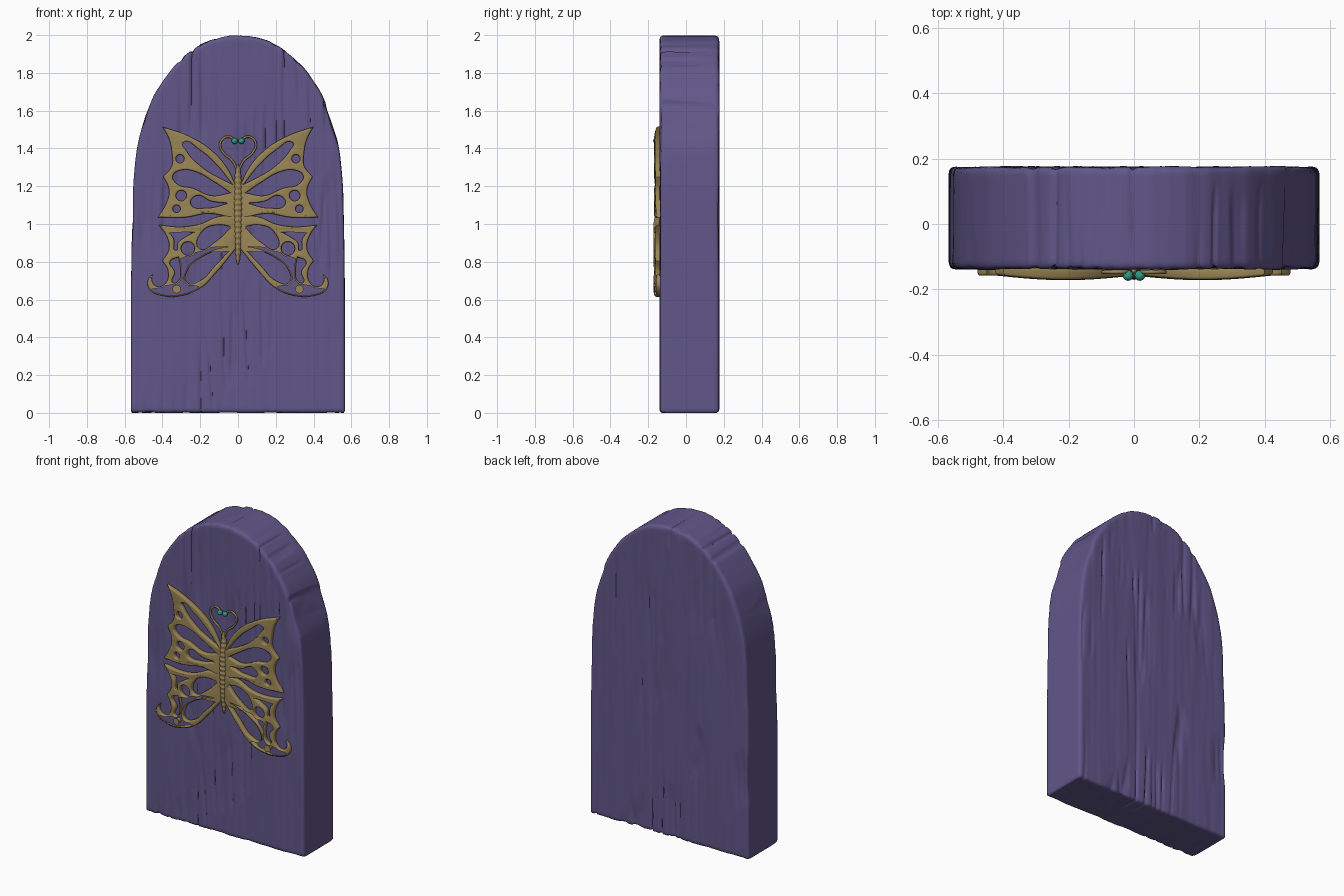
import bpy, bmesh, math
from mathutils import Vector, Matrix, noise

if "Cube" in bpy.data.objects:
    bpy.data.objects.remove(bpy.data.objects["Cube"])


def material(name, rgb):
    m = bpy.data.materials.new(name)
    m.diffuse_color = (*rgb, 1)
    m.use_nodes = True
    m.node_tree.nodes["Principled BSDF"].inputs["Base Color"].default_value = m.diffuse_color
    return m


PURPLE = material("purple_wood", (0.12, 0.095, 0.25))
GOLD = material("gold", (0.32, 0.235, 0.09))
TEAL = material("teal", (0.03, 0.32, 0.24))


def add_object(name, mesh, mat, angle=40):
    mesh.shade_smooth()
    mesh.set_sharp_from_angle(angle=math.radians(angle))
    mesh.materials.clear()
    mesh.materials.append(mat)
    ob = bpy.data.objects.new(name, mesh)
    bpy.context.collection.objects.link(ob)
    return ob


def evaluated_mesh(ob):
    """Bake an object's curve or modifiers to a mesh and drop the source."""
    dg = bpy.context.evaluated_depsgraph_get()
    mesh = bpy.data.meshes.new_from_object(ob.evaluated_get(dg))
    bpy.data.objects.remove(ob)
    return mesh


def add_spline(curve, points, cyclic=True):
    """Points are (x, z) or (x, z, 'c') for a cusp."""
    s = curve.splines.new('BEZIER')
    s.bezier_points.add(len(points) - 1)
    s.use_cyclic_u = cyclic
    for bp, p in zip(s.bezier_points, points):
        bp.co = (p[0], p[1], 0)
        bp.handle_left_type = bp.handle_right_type = 'VECTOR' if len(p) > 2 else 'AUTO'


def plate(outlines, half_depth, bevel):
    """Flat plate standing in the xz plane; later outlines are holes."""
    c = bpy.data.curves.new("plate", 'CURVE')
    c.dimensions, c.fill_mode, c.resolution_u = '2D', 'BOTH', 6
    c.extrude, c.bevel_depth, c.bevel_resolution = half_depth - bevel, bevel, 2
    c.offset = -bevel
    for pts in outlines:
        add_spline(c, pts)
    ob = bpy.data.objects.new("plate", c)
    bpy.context.collection.objects.link(ob)
    mesh = evaluated_mesh(ob)
    mesh.transform(Matrix.Rotation(math.pi / 2, 4, 'X'))
    bm = bmesh.new()
    bm.from_mesh(mesh)
    bmesh.ops.remove_doubles(bm, verts=bm.verts, dist=1e-5)
    bmesh.ops.recalc_face_normals(bm, faces=bm.faces)
    bm.to_mesh(mesh)
    bm.free()
    return mesh


def circle(x, z, r):
    return [(x + r, z), (x, z + r), (x - r, z), (x, z - r)]


def mirror(ob):
    m = ob.modifiers.new("mirror", 'MIRROR')
    m.use_mirror_merge = False


# Arched door slab, remeshed so that wood grain can be carved into it
half = [(0.567, 0, 'c'), (0.565, 0.6), (0.56, 1.0), (0.55, 1.27), (0.525, 1.45), (0.475, 1.61),
        (0.4, 1.755), (0.3, 1.875), (0.18, 1.96), (0.08, 1.99)]
outline = half + [(0, 1.998)] + [(-p[0], *p[1:]) for p in reversed(half)]
slab = add_object("slab_source", plate([outline], 0.157, 0.018), PURPLE)
rm = slab.modifiers.new("remesh", 'REMESH')
rm.mode, rm.voxel_size = 'VOXEL', 0.01
door = evaluated_mesh(slab)
normals = [v.normal.copy() for v in door.vertices]
for v, n in zip(door.vertices, normals):
    x, y, z = v.co
    d = 0.004 * noise.noise((x * 9, y * 0.8, z * 0.9))
    d += 0.002 * noise.noise((x * 28, y, z * 2))
    crack = abs(noise.noise((x * 15 + 3, y * 0.6, z * 0.9)))
    mask = min(1, max(0, 3 * noise.noise((x * 5, y * 2 + 7, z * 2.2))))
    d -= 0.012 * max(0, 1 - crack / 0.2) * mask
    v.co += n * d
    v.co.y += 0.018
    v.co.z = max(0, v.co.z)
add_object("door", door, PURPLE, 80)

# Pierced butterfly wings, gently bowed and mirrored
upper = [
    [(0.40, 1.515, 'c'), (0.26, 1.465), (0.14, 1.39), (0.06, 1.30), (0.01, 1.2, 'c'),
     (0.01, 1.025, 'c'), (0.15, 1.055), (0.28, 1.035), (0.425, 1.035, 'c'), (0.38, 1.11),
     (0.365, 1.18), (0.395, 1.25, 'c'), (0.35, 1.31), (0.35, 1.38), (0.365, 1.45)],
    [(0.03, 1.21, 'c'), (0.11, 1.31), (0.20, 1.39), (0.29, 1.43), (0.275, 1.39),
     (0.19, 1.30), (0.11, 1.25)],
    [(0.04, 1.165, 'c'), (0.13, 1.225), (0.22, 1.275), (0.30, 1.285), (0.345, 1.255),
     (0.32, 1.21), (0.24, 1.19), (0.14, 1.15)],
    [(0.05, 1.11, 'c'), (0.14, 1.12), (0.22, 1.15), (0.25, 1.105), (0.16, 1.085)],
    circle(0.307, 1.345, 0.022), circle(0.30, 1.15, 0.028), circle(0.325, 1.08, 0.02)]
lower = [
    [(0.01, 1.04, 'c'), (0.10, 1.04), (0.20, 1.0), (0.30, 0.985), (0.42, 0.995, 'c'),
     (0.38, 0.94), (0.365, 0.87), (0.40, 0.805, 'c'), (0.37, 0.75), (0.385, 0.685),
     (0.43, 0.67), (0.455, 0.70), (0.45, 0.735, 'c'), (0.477, 0.70), (0.465, 0.65),
     (0.40, 0.62), (0.30, 0.62), (0.20, 0.66), (0.11, 0.75), (0.012, 0.87, 'c')],
    [(0.035, 0.985, 'c'), (0.11, 0.995), (0.19, 0.96), (0.205, 0.87), (0.12, 0.905)],
    [(0.03, 0.875, 'c'), (0.11, 0.86), (0.20, 0.82), (0.265, 0.76), (0.27, 0.69),
     (0.20, 0.70), (0.12, 0.78)],
    [(0.235, 0.955, 'c'), (0.375, 0.965, 'c'), (0.34, 0.92), (0.328, 0.86), (0.318, 0.90),
     (0.28, 0.93)],
    [(0.315, 0.825, 'c'), (0.36, 0.80), (0.335, 0.745), (0.345, 0.69), (0.315, 0.70),
     (0.305, 0.76)],
    circle(0.265, 0.87, 0.036), circle(0.325, 0.655, 0.014)]
for name, parts, lift in (("upper_wings", upper, 0.0), ("lower_wings", lower, 0.002)):
    mesh = plate(parts, 0.016, 0.008)
    for v in mesh.vertices:
        v.co.y -= 0.140 + lift + 0.014 * math.sin(math.pi * min(abs(v.co.x) / 0.42, 1))
    mirror(add_object(name, mesh, GOLD))

# Ringed spindle body
bm = bmesh.new()
bmesh.ops.create_uvsphere(bm, u_segments=16, v_segments=110, radius=1)
for v in bm.verts:
    t = math.acos(max(-1, min(1, v.co.z))) / math.pi
    a = math.atan2(v.co.y, v.co.x)
    r = 0.027 * max(0, math.sin(math.pi * t)) ** 0.45 * (1 - 0.2 * t)
    r *= 1 + 0.1 * math.cos(2 * math.pi * 18 * t)
    v.co = Vector((r * math.cos(a), -0.144 + r * math.sin(a), 1.315 - 0.53 * t))
body = bpy.data.meshes.new("body")
bm.to_mesh(body)
bm.free()
add_object("body", body, GOLD, 80)

# Curled antennae
c = bpy.data.curves.new("antenna", 'CURVE')
c.dimensions, c.bevel_depth, c.bevel_resolution, c.use_fill_caps = '3D', 0.006, 2, True
add_spline(c, [(0.006, 1.29), (0.03, 1.335), (0.075, 1.375), (0.095, 1.42), (0.075, 1.455),
               (0.04, 1.46), (0.02, 1.44)], False)
ob = bpy.data.objects.new("antenna", c)
bpy.context.collection.objects.link(ob)
mesh = evaluated_mesh(ob)
mesh.transform(Matrix.Translation((0, -0.147, 0)) @ Matrix.Rotation(math.pi / 2, 4, 'X'))
mirror(add_object("antennae", mesh, GOLD, 80))

# Teal beads on the antenna tips
bm = bmesh.new()
bmesh.ops.create_uvsphere(bm, u_segments=16, v_segments=10, radius=0.016,
                          matrix=Matrix.Translation((0.018, -0.158, 1.44)))
beads = bpy.data.meshes.new("beads")
bm.to_mesh(beads)
bm.free()
mirror(add_object("antenna_beads", beads, TEAL, 80))
